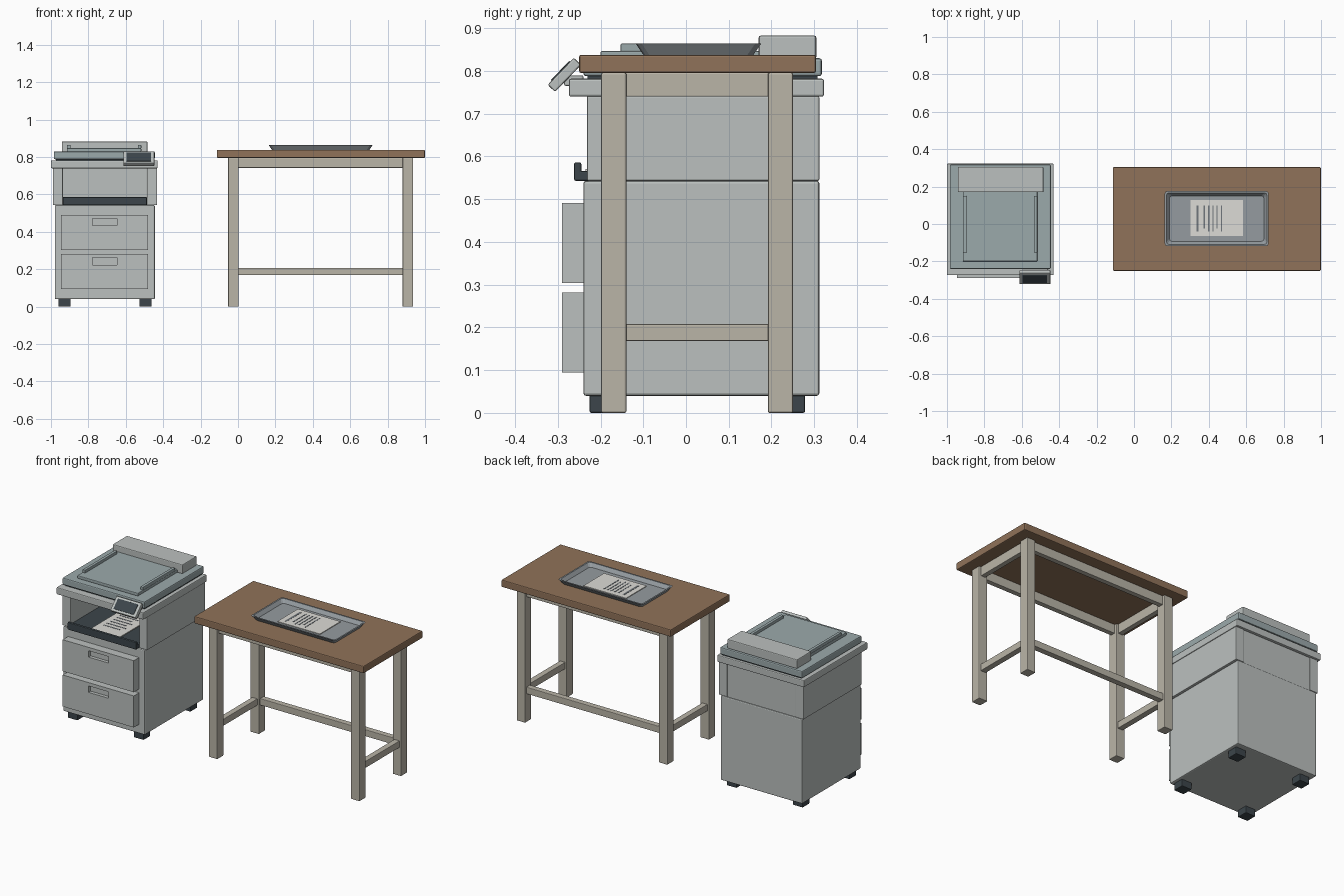
import bpy, bmesh
from math import radians
from mathutils import Vector

if "Cube" in bpy.data.objects:
    bpy.data.objects.remove(bpy.data.objects["Cube"])


def material(name, rgb):
    m = bpy.data.materials.new(name)
    m.diffuse_color = (*rgb, 1)
    m.use_nodes = True
    m.node_tree.nodes["Principled BSDF"].inputs["Base Color"].default_value = m.diffuse_color
    return m


BODY = material("light_grey", (0.50, 0.53, 0.52))
LID = material("blue_grey", (0.33, 0.40, 0.41))
DARK = material("charcoal", (0.045, 0.06, 0.07))
WOOD = material("wood", (0.28, 0.17, 0.10))
FRAME = material("painted_frame", (0.49, 0.46, 0.39))
STEEL = material("steel", (0.30, 0.33, 0.35))
PAPER = material("paper", (0.72, 0.71, 0.67))
INK = material("ink", (0.16, 0.18, 0.20))


def add_mesh(name, bm, mat):
    bmesh.ops.recalc_face_normals(bm, faces=bm.faces)
    me = bpy.data.meshes.new(name)
    bm.to_mesh(me)
    bm.free()
    ob = bpy.data.objects.new(name, me)
    bpy.context.collection.objects.link(ob)
    if mat:
        me.materials.append(mat)
    return ob


def box(name, x, y, z, mat, bevel=0.004, tilt=0):
    """Box from (min, max) ranges, with an optional tilt about its own x axis."""
    bm = bmesh.new()
    bmesh.ops.create_cube(bm, size=1)
    bmesh.ops.scale(bm, vec=[r[1] - r[0] for r in (x, y, z)], verts=bm.verts)
    ob = add_mesh(name, bm, mat)
    ob.location = [(r[0] + r[1]) / 2 for r in (x, y, z)]
    ob.rotation_euler.x = radians(tilt)
    if bevel:
        b = ob.modifiers.new("bevel", 'BEVEL')
        b.width = bevel
        b.segments = 2
    return ob


def mid(c, size):
    return (c - size / 2, c + size / 2)


# --- Copier: base cabinet and feet ---
CX = -0.712
box("copier_cabinet", mid(CX, 0.535), (-0.24, 0.312), (0.04, 0.543), BODY, 0.006)
for i, fx in enumerate((-0.928, -0.494)):
    for j, fy in enumerate((-0.193, 0.246)):
        box(f"copier_foot_{i}{j}", mid(fx, 0.065), mid(fy, 0.065), (0, 0.044), DARK)

# Drawers with recessed pulls
for name, z0 in (("lower", 0.095), ("upper", 0.304)):
    drawer = box(f"{name}_drawer", (-0.947, -0.481), (-0.29, -0.238), (z0, z0 + 0.187), BODY, 0)
    cutter = box(f"{name}_pull_cutter", mid(CX, 0.132), (-0.31, -0.27),
                 (z0 + 0.129, z0 + 0.167), None, 0)
    cutter.hide_render = True
    cutter.hide_viewport = True
    cutter.display_type = 'WIRE'
    cut = drawer.modifiers.new("pull_recess", 'BOOLEAN')
    cut.operation = 'DIFFERENCE'
    cut.object = cutter
    cut.solver = 'EXACT'

# Upper body around the open output bay
for side, x in (("left", (-0.99, -0.936)), ("right", (-0.487, -0.433))):
    box(f"bay_{side}_wall", x, (-0.232, 0.312), (0.543, 0.742), BODY)
box("bay_rear_block", (-0.938, -0.485), (0.08, 0.308), (0.54, 0.742), BODY)

# Output tray with front lip and printed sheet
box("output_tray", (-0.936, -0.487), (-0.262, 0.08), (0.543, 0.566), DARK)
box("output_tray_lip", (-0.936, -0.487), (-0.262, -0.245), (0.545, 0.586), DARK)
box("output_sheet", mid(CX, 0.19), (-0.235, 0.04), (0.566, 0.571), PAPER, 0)
for i in range(6):
    y = 0.0 - i * 0.03
    box(f"output_text_line_{i}", (-0.775, -0.65 - 0.02 * (i % 2)), mid(y, 0.008),
        (0.5705, 0.572), INK, 0)

# Scanner bed, lid and document feeder
box("scanner_bed", (-1.0, -0.43), (-0.274, 0.323), (0.74, 0.782), BODY, 0.005)
box("lid_gasket", mid(CX, 0.52), (-0.23, 0.308), (0.78, 0.792), DARK, 0)
box("scanner_lid", mid(-0.715, 0.54), (-0.24, 0.318), (0.788, 0.83), LID, 0.006)
box("feeder_pad", (-0.915, -0.517), (-0.2, 0.18), (0.828, 0.847), LID)
for side, x in (("left", -0.905), ("right", -0.526)):
    box(f"paper_guide_{side}", mid(x, 0.018), (-0.153, 0.15), (0.845, 0.864), LID, 0.003)
box("document_feeder", (-0.942, -0.484), (0.17, 0.305), (0.828, 0.883), BODY, 0.005)

# Tilted control panel
pc = Vector((-0.53, -0.2845, 0.791))
box("panel_arm", (-0.60, -0.46), (-0.285, -0.24), (0.765, 0.79), BODY)
box("control_panel", mid(pc.x, 0.166), mid(pc.y, 0.088), mid(pc.z, 0.024), BODY, 0.004, 46)
sc = pc + Vector((0, -0.72, 0.70)) * 0.0115
box("panel_screen", mid(pc.x, 0.132), mid(sc.y, 0.062), mid(sc.z, 0.006), DARK, 0.001, 46)

# --- Table ---
box("table_top", (-0.113, 0.999), (-0.25, 0.304), (0.795, 0.838), WOOD, 0.005)
LX = {"left": -0.025, "right": 0.908}
LY = {"front": -0.169, "back": 0.221}
for sx, x in LX.items():
    for sy, y in LY.items():
        box(f"{sy}_{sx}_leg", mid(x, 0.056), mid(y, 0.059), (0, 0.796), FRAME)
    box(f"{sx}_apron", mid(x, 0.03), (-0.142, 0.194), (0.74, 0.796), FRAME, 0.003)
    box(f"{sx}_stretcher", mid(x, 0.035), (-0.142, 0.194), (0.168, 0.208), FRAME, 0.003)
for sy, y in LY.items():
    box(f"{sy}_apron", (0.001, 0.882), mid(y, 0.03), (0.742, 0.796), FRAME, 0.003)
box("back_stretcher", (0.001, 0.882), mid(LY["back"], 0.035), (0.168, 0.208), FRAME, 0.003)


# --- Shallow flared tray on the table ---
def ring(bm, inset, z, r=0.014):
    hx, hy = 0.278 - inset, 0.147 - inset
    pts = [(hx, hy - r), (hx - r * 0.3, hy - r * 0.3), (hx - r, hy)]
    pts += [(-x, y) for x, y in reversed(pts)]
    pts += [(-x, -y) for x, y in pts]
    return [bm.verts.new((0.442 + x, 0.029 + y, z)) for x, y in pts]


bm = bmesh.new()
rings = [ring(bm, i, z) for i, z in
         ((0.018, 0.838), (0.003, 0.86), (0.0, 0.864), (0.009, 0.864), (0.025, 0.844))]
for a, b in zip(rings, rings[1:]):
    for k in range(len(a)):
        n = (k + 1) % len(a)
        bm.faces.new((a[k], a[n], b[n], b[k]))
bm.faces.new(rings[0])
bm.faces.new(rings[-1])
add_mesh("table_tray", bm, STEEL)

# Printed sheet in the tray
box("tray_sheet", (0.303, 0.582), (-0.064, 0.129), (0.844, 0.848), PAPER, 0)
for i, (x, w, y0) in enumerate(((0.34, 0.012, -0.04), (0.376, 0.007, -0.025), (0.40, 0.007, -0.04),
                                (0.422, 0.007, -0.04), (0.444, 0.007, -0.025), (0.468, 0.007, -0.04))):
    box(f"tray_text_line_{i}", mid(x, w), (y0, 0.1), (0.8475, 0.849), INK, 0)
